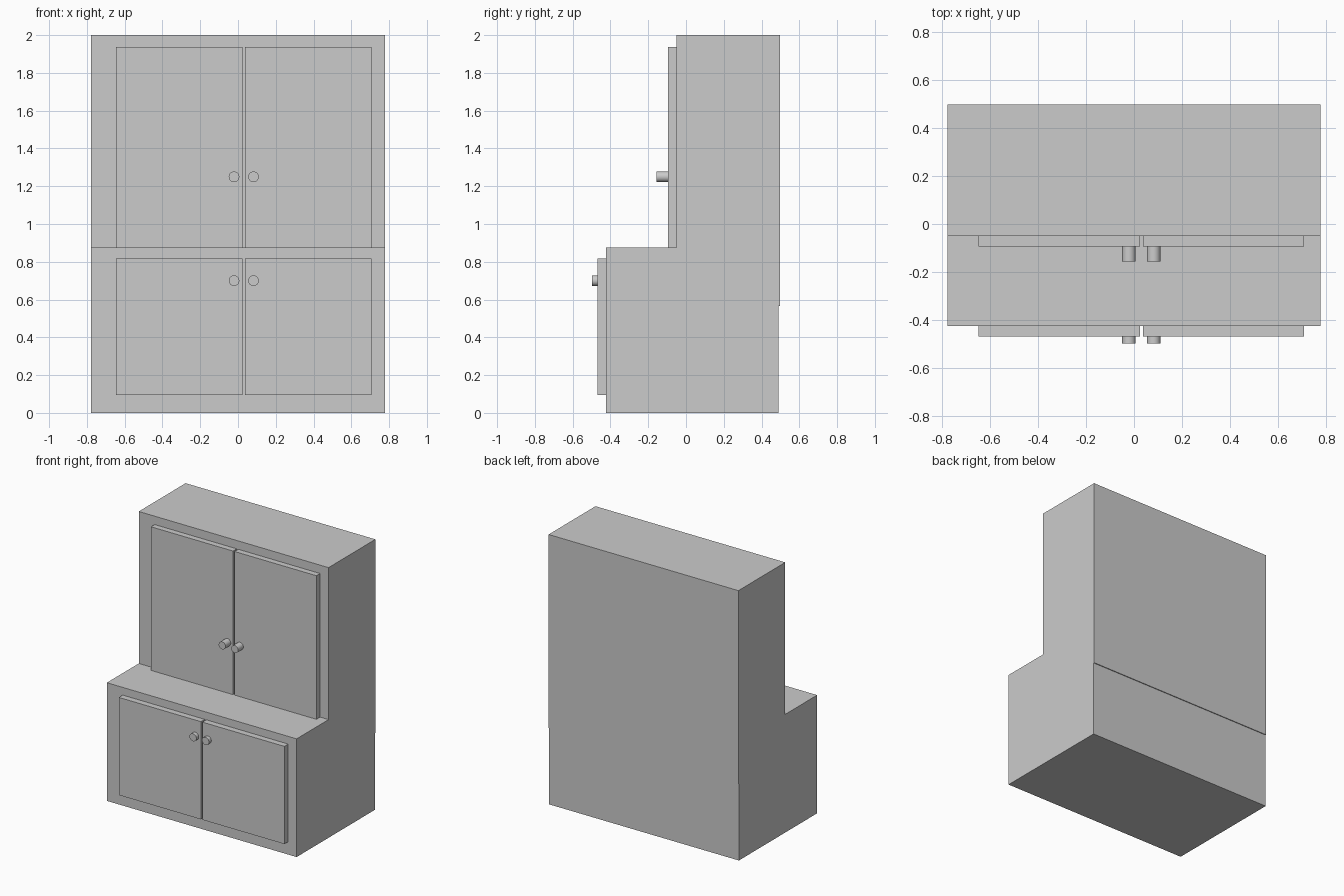
import bpy, bmesh, math

if "Cube" in bpy.data.objects:
    bpy.data.objects.remove(bpy.data.objects["Cube"])

HALF_W = 0.777            # half width of the cabinet
LOWER_F, UPPER_F = -0.424, -0.051   # front planes of base and hutch


def add_mesh(name, bm):
    bmesh.ops.recalc_face_normals(bm, faces=bm.faces[:])
    mesh = bpy.data.meshes.new(name)
    bm.to_mesh(mesh)
    bm.free()
    obj = bpy.data.objects.new(name, mesh)
    bpy.context.collection.objects.link(obj)
    return obj


def box(name, x0, x1, y0, y1, z0, z1):
    bm = bmesh.new()
    bmesh.ops.create_cube(bm, size=1)
    for v in bm.verts:
        v.co.x = x1 if v.co.x > 0 else x0
        v.co.y = y1 if v.co.y > 0 else y0
        v.co.z = z1 if v.co.z > 0 else z0
    return add_mesh(name, bm)


def knob(name, x, z, y_front, y_back, radius=0.028):
    bpy.ops.mesh.primitive_cylinder_add(
        vertices=32, radius=radius, depth=y_back - y_front,
        location=(x, (y_front + y_back) / 2, z), rotation=(math.pi / 2, 0, 0))
    obj = bpy.context.object
    obj.name = obj.data.name = name
    bpy.ops.object.shade_smooth_by_angle(angle=math.radians(40))


# Cabinet body: stepped side profile (y, z) extruded across the width,
# with the small recess low on the back
profile = [(LOWER_F, 0), (0.491, 0), (0.491, 0.567), (0.497, 0.567),
           (0.497, 2), (UPPER_F, 2), (UPPER_F, 0.875), (LOWER_F, 0.875)]
bm = bmesh.new()
side = bm.faces.new([bm.verts.new((-HALF_W, y, z)) for y, z in profile])
ext = bmesh.ops.extrude_face_region(bm, geom=[side], use_keep_orig=True)
moved = [g for g in ext["geom"] if isinstance(g, bmesh.types.BMVert)]
bmesh.ops.translate(bm, verts=moved, vec=(2 * HALF_W, 0, 0))
add_mesh("cabinet_body", bm)

# Door pairs with knobs: body plane, door front, knob front, bottom, top, knob z
rows = {
    "lower": (LOWER_F, -0.469, -0.497, 0.095, 0.818, 0.70),
    "upper": (UPPER_F, -0.094, -0.156, 0.875, 1.938, 1.25),
}
sides = {"left": (-0.647, 0.025, -0.021), "right": (0.037, 0.708, 0.082)}
for row, (y_body, y_door, y_knob, z0, z1, kz) in rows.items():
    for hand, (x0, x1, kx) in sides.items():
        box(f"{row}_{hand}_door", x0, x1, y_door, y_body, z0, z1)
        knob(f"{row}_{hand}_knob", kx, kz, y_knob, y_door)
